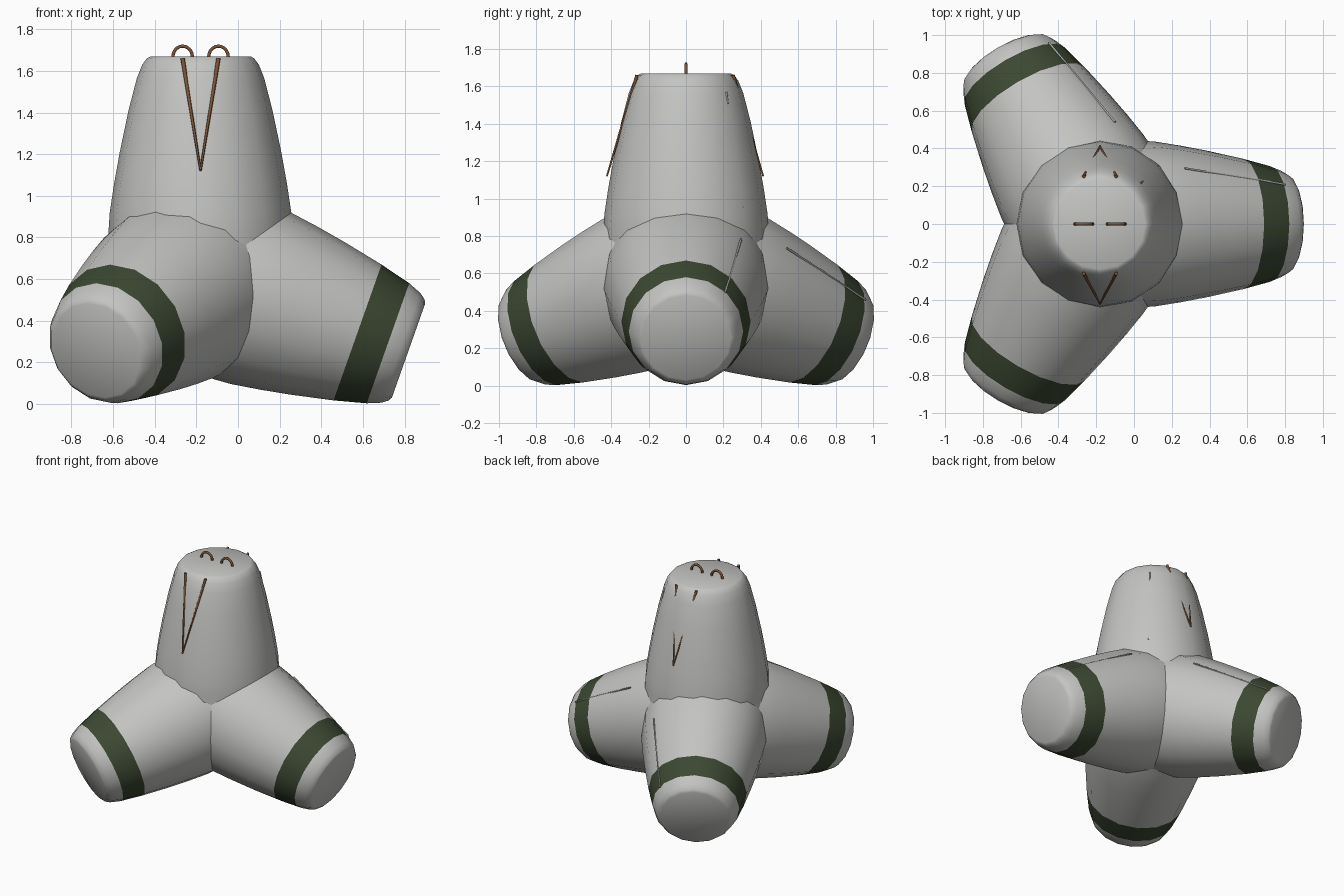
import bpy
import bmesh
import math
from mathutils import Vector, Matrix

cube = bpy.data.objects.get("Cube")
if cube:
    bpy.data.objects.remove(cube, do_unlink=True)


def material(name, color):
    m = bpy.data.materials.new(name)
    m.use_nodes = True
    m.diffuse_color = (*color, 1)
    m.node_tree.nodes["Principled BSDF"].inputs["Base Color"].default_value = (*color, 1)
    return m


concrete = material("concrete grey", (0.55, 0.55, 0.535))
green = material("dark green band", (0.045, 0.065, 0.032))
rust = material("rust brown", (0.2, 0.085, 0.035))
crack = material("crack grey", (0.4, 0.4, 0.39))

CENTRE = Vector((-0.18, 0, 0.61))
SIDES = 16
# (distance along the axis, radius)
PROFILE = [(0, 0.445), (0.22, 0.442), (0.31, 0.436), (0.45, 0.415), (0.6, 0.388),
           (0.8, 0.346), (0.955, 0.306), (1.02, 0.28), (1.05, 0.258), (1.06, 0.24)]
BAND_START = 5


def finish(bm, name, mats, angle=40):
    bmesh.ops.recalc_face_normals(bm, faces=bm.faces)
    me = bpy.data.meshes.new(name)
    bm.to_mesh(me)
    bm.free()
    for m in mats:
        me.materials.append(m)
    me.shade_smooth()
    me.set_sharp_from_angle(angle=math.radians(angle))
    ob = bpy.data.objects.new(name, me)
    bpy.context.collection.objects.link(ob)
    return ob


def arm(name, rotation, banded):
    """Tapered, rounded arm lathed along its own z axis."""
    bm = bmesh.new()
    rings = []
    for s, r in PROFILE:
        rings.append([bm.verts.new((r * math.cos(a), r * math.sin(a), s))
                      for a in (math.tau * i / SIDES for i in range(SIDES))])
    for k in range(len(rings) - 1):
        for i in range(SIDES):
            j = (i + 1) % SIDES
            f = bm.faces.new((rings[k][i], rings[k][j], rings[k + 1][j], rings[k + 1][i]))
            f.material_index = int(banded and k == BAND_START)
    bm.faces.new(rings[0])
    bm.faces.new(rings[-1])
    bm.transform(Matrix.Translation(CENTRE) @ rotation)
    return finish(bm, name, [concrete, green])


def rod(name, start, end, r1, r2, mat):
    """Thin tapered rod between two points."""
    a, b = Vector(start), Vector(end)
    bm = bmesh.new()
    bmesh.ops.create_cone(bm, cap_ends=True, segments=6, radius1=r1, radius2=r2,
                          depth=(b - a).length)
    turn = (b - a).to_track_quat('Z', 'Y').to_matrix().to_4x4()
    bm.transform(Matrix.Translation((a + b) / 2) @ turn)
    return finish(bm, name, [mat], 70)


def lifting_loop(name, x):
    """Half ring of bar standing on the top face."""
    curve = bpy.data.curves.new(name, 'CURVE')
    curve.dimensions = '3D'
    curve.bevel_depth = 0.009
    curve.bevel_resolution = 1
    curve.use_fill_caps = True
    spline = curve.splines.new('POLY')
    steps = 10
    spline.points.add(steps)
    for i, p in enumerate(spline.points):
        t = math.pi * i / steps
        p.co = (x + 0.047 * math.cos(t), 0, 1.667 + 0.052 * math.sin(t), 1)
    curve.materials.append(rust)
    bpy.context.collection.objects.link(bpy.data.objects.new(name, curve))


# Four arms of the block
arm("top_arm", Matrix.Identity(4), False)
tilt = Matrix.Rotation(math.acos(-1 / 3), 4, 'Y')
for name, deg in (("left_leg", 0), ("back_right_leg", 120), ("front_right_leg", 240)):
    arm(name, Matrix.Rotation(math.radians(deg), 4, 'Z') @ tilt, True)

# Lifting loops and rust runs below them
for side, sx in (("left", 1), ("right", -1)):
    lifting_loop(side + "_lifting_loop", CENTRE.x + sx * 0.086)
    for face, sy, lift in (("front", -1, 0.01), ("back", 1, 0)):
        rod(f"{face}_{side}_rust_run",
            (CENTRE.x + sx * 0.086, sy * (0.252 + lift), 1.66),
            (CENTRE.x, sy * (0.413 + lift), 1.12), 0.01, 0.005, rust)

# Surface cracks
rod("top_arm_crack", (0.035, 0.215, 1.57), (0.122, 0.302, 0.95), 0.006, 0.006, crack)
rod("left_leg_crack", (0.27, 0.295, 0.785), (0.8, 0.21, 0.5), 0.006, 0.006, crack)
rod("back_right_leg_crack", (-0.1, 0.54, 0.735), (-0.45, 0.96, 0.46), 0.006, 0.006, crack)
